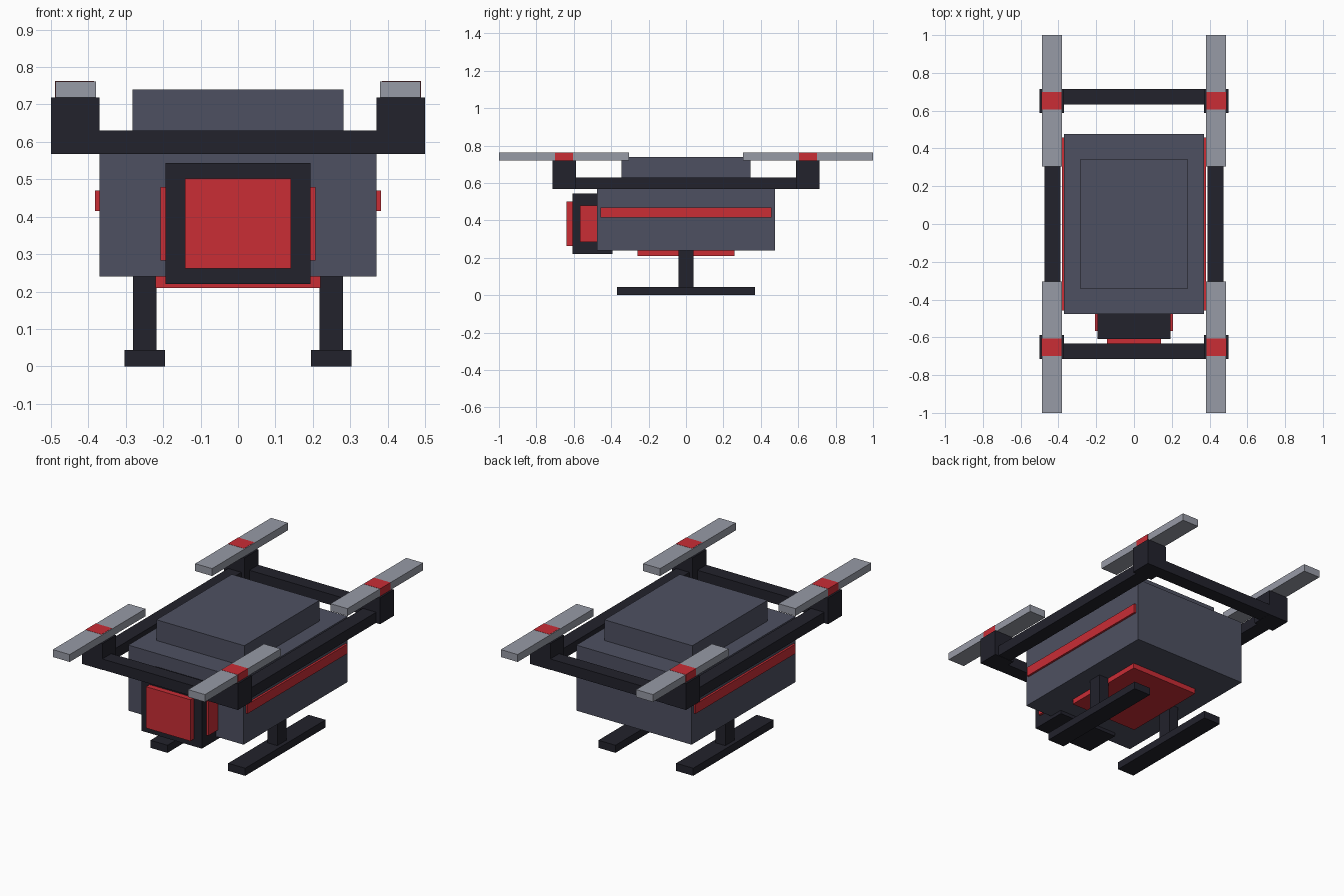
import bpy

if "Cube" in bpy.data.objects:
    bpy.data.objects.remove(bpy.data.objects["Cube"])


def material(name, rgb):
    m = bpy.data.materials.new(name)
    m.diffuse_color = (*rgb, 1)
    m.use_nodes = True
    m.node_tree.nodes["Principled BSDF"].inputs["Base Color"].default_value = m.diffuse_color
    return m


GREY = material("slate grey", (0.076, 0.081, 0.120))
DARK = material("near black", (0.016, 0.016, 0.025))
RED = material("signal red", (0.585, 0.026, 0.036))
SILVER = material("blade silver", (0.31, 0.325, 0.38))


def box(name, x, y, z, mat):
    """Axis-aligned box from (min, max) ranges."""
    bpy.ops.mesh.primitive_cube_add(
        size=1, location=[(r[0] + r[1]) / 2 for r in (x, y, z)])
    ob = bpy.context.object
    ob.name = name
    ob.scale = [abs(r[1] - r[0]) for r in (x, y, z)]
    bpy.ops.object.transform_apply(location=False, rotation=False, scale=True)
    ob.data.materials.append(mat)
    return ob


def flip(r, s):
    return tuple(sorted((r[0] * s, r[1] * s)))


# Body, top cover and belly plate
box("body", (-0.37, 0.37), (-0.477, 0.477), (0.24, 0.62), GREY)
box("top_cover", (-0.282, 0.282), (-0.345, 0.345), (0.615, 0.74), GREY)
box("belly_plate", (-0.22, 0.22), (-0.26, 0.26), (0.21, 0.25), RED)

# Front camera
box("camera_housing", (-0.194, 0.194), (-0.608, -0.393), (0.22, 0.543), DARK)
box("camera_lens", (-0.142, 0.142), (-0.64, -0.60), (0.262, 0.502), RED)
box("camera_side_plates", (-0.207, 0.207), (-0.567, -0.435), (0.283, 0.48), RED)

# Cross bars of the rotor frame
for side, sy in (("front", -1), ("back", 1)):
    box(side + "_frame_bar", (-0.44, 0.44), flip((0.633, 0.7145), sy),
        (0.568, 0.63), DARK)

for side, sx in (("left", -1), ("right", 1)):
    # Side bars, body stripes and landing gear
    box(side + "_frame_bar", flip((0.39, 0.475), sx), (-0.62, 0.62),
        (0.5685, 0.6295), DARK)
    box(side + "_stripe", flip((0.36, 0.382), sx), (-0.457, 0.457),
        (0.415, 0.47), RED)
    box(side + "_leg", flip((0.218, 0.281), sx), (-0.041, 0.041),
        (0.03, 0.25), DARK)
    box(side + "_skid", flip((0.195, 0.304), sx), (-0.368, 0.368),
        (0, 0.044), DARK)
    # Rotor posts, blades and hubs at each corner
    for end, sy in (("front", -1), ("back", 1)):
        tag = end + "_" + side
        box(tag + "_rotor_post", flip((0.37, 0.5), sx),
            flip((0.588, 0.715), sy), (0.567, 0.719), DARK)
        box(tag + "_rotor_blade", flip((0.38, 0.488), sx),
            flip((0.305, 1.0), sy), (0.719, 0.762), SILVER)
        box(tag + "_rotor_hub", flip((0.385, 0.489), sx),
            flip((0.605, 0.70), sy), (0.71, 0.763), RED)
